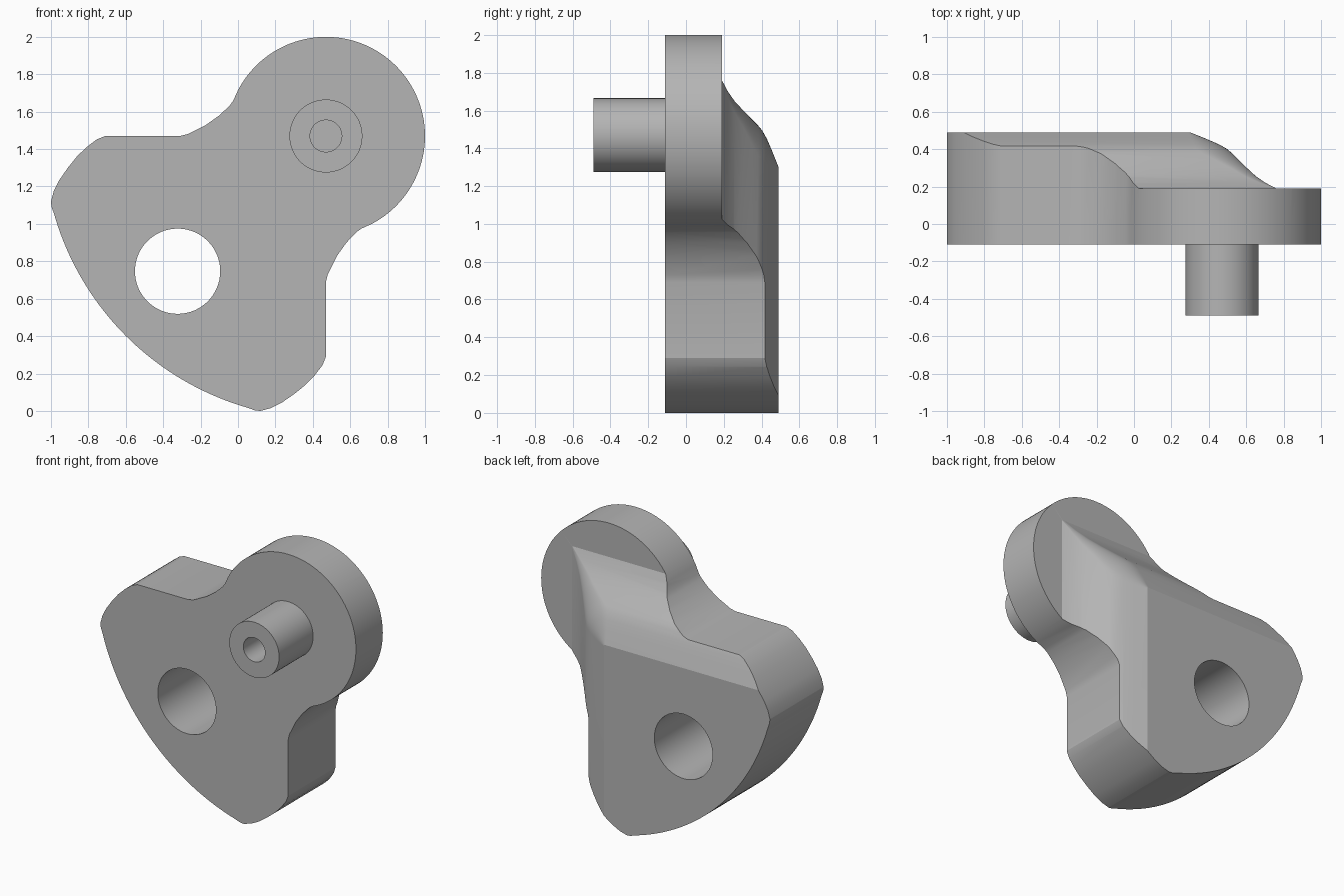
import bpy, bmesh, math

cube = bpy.data.objects.get("Cube")
if cube:
    bpy.data.objects.remove(cube)

CX, CZ = 0.47, 1.47      # centre of the round boss
FRONT, STEP, BACK = -0.11, 0.19, 0.49

grey = bpy.data.materials.new("plain grey")
grey.use_nodes = True
grey.diffuse_color = (0.46, 0.46, 0.46, 1)
grey.node_tree.nodes["Principled BSDF"].inputs["Base Color"].default_value = grey.diffuse_color


def arc(cx, cz, r, start, end, n):
    angles = [math.radians(start + (end - start) * i / n) for i in range(n + 1)]
    return [(cx + r * math.cos(t), cz + r * math.sin(t)) for t in angles]


def loft(name, layers):
    """Solid through a stack of (y, outline) layers with equal point counts."""
    bm = bmesh.new()
    rings = [[bm.verts.new((x, y, z)) for x, z in pts] for y, pts in layers]
    bm.faces.new(rings[0])
    bm.faces.new(rings[-1])
    for a, b in zip(rings, rings[1:]):
        for i in range(len(a)):
            j = (i + 1) % len(a)
            bm.faces.new((a[i], a[j], b[j], b[i]))
    bmesh.ops.recalc_face_normals(bm, faces=bm.faces)
    mesh = bpy.data.meshes.new(name)
    bm.to_mesh(mesh)
    bm.free()
    mesh.materials.append(grey)
    obj = bpy.data.objects.new(name, mesh)
    bpy.context.collection.objects.link(obj)
    return obj


def prism(name, pts, y0, y1):
    return loft(name, [(y0, pts), (y1, pts)])


def boolean(obj, other, operation):
    mod = obj.modifiers.new(operation.lower(), 'BOOLEAN')
    mod.operation, mod.object, mod.solver = operation, other, 'EXACT'
    bpy.context.view_layer.objects.active = obj
    bpy.ops.object.modifier_apply(modifier=mod.name)
    bpy.data.objects.remove(other)


def smooth(obj, angle):
    bpy.ops.object.select_all(action='DESELECT')
    obj.select_set(True)
    bpy.context.view_layer.objects.active = obj
    bpy.ops.object.shade_smooth_by_angle(angle=math.radians(angle))


# Half outline: curved base, rounded shoulder, neck, boss; mirrored on the diagonal
half = arc(CX, CZ, 1.512, 225, 196, 20)
half += [(-0.997, 1.09), (-1.0, 1.12), (-0.985, 1.175), (-0.955, 1.235), (-0.91, 1.3),
         (-0.86, 1.362), (-0.81, 1.41), (-0.755, 1.452), (-0.71, 1.47),
         (-0.31, 1.47), (-0.27, 1.48), (-0.17, 1.53), (-0.1, 1.58), (-0.045, 1.632),
         (-0.025, 1.66)]
half += arc(CX, CZ, 0.53, 152.5, 45, 36)
outline = half + [(z - 1, x + 1) for x, z in reversed(half[1:-1])]
body = prism("crank_body", outline, FRONT, BACK + 0.1)


# Envelope that slopes the thick back down to the boss, with a rounded corner
def corner(reach, radius, low):
    c = reach - radius
    return [(low, low), (reach, low)] + arc(c, c + 1, radius, 0, 90, 10) + [(low, reach + 1)]


layers = [(-1, corner(3, 0.1, -3)), (STEP, corner(3, 0.1, -3))]
slope = [(0.76, STEP, 0.005), (0.70, 0.222, 0.03), (0.65, 0.257, 0.06), (0.60, 0.303, 0.09),
         (0.555, 0.347, 0.13), (0.52, 0.382, 0.16), (0.495, 0.403, 0.16),
         (0.45, 0.428, 0.13), (0.38, 0.458, 0.08), (0.30, BACK, 0.01)]
layers += [(y, corner(reach, radius, -2)) for reach, y, radius in slope]
boolean(body, loft("slope_envelope", layers), 'INTERSECT')

# Shaft hole through the body
boolean(body, prism("shaft_cutter", arc(-0.323, 0.747, 0.228, 0, 354, 59), -1, 1), 'DIFFERENCE')
smooth(body, 20)

# Crank pin with a blind bore
pin = prism("crank_pin", arc(CX, CZ, 0.195, 0, 354, 59), -0.49, FRONT + 0.01)
boolean(pin, prism("bore_cutter", arc(CX, CZ, 0.085, 0, 352.5, 47), -1, FRONT), 'DIFFERENCE')
smooth(pin, 30)
